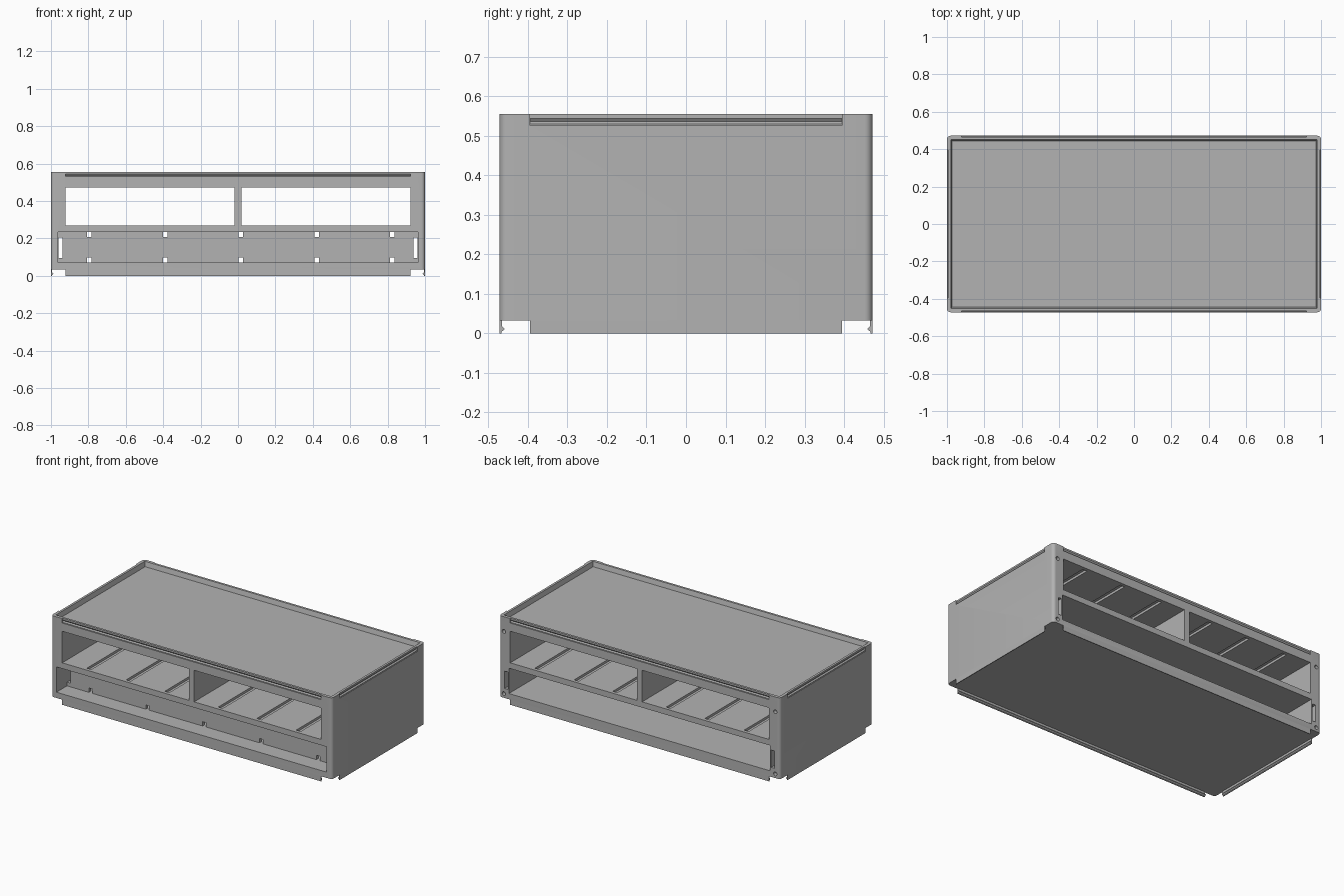
import bpy, bmesh, math
from mathutils import Matrix, Vector

old = bpy.data.objects.get("Cube")
if old:
    bpy.data.objects.remove(old, do_unlink=True)

W, D, TOP, BASE = 1.0, 0.472, 0.555, 0.033   # half width, half depth, heights

grey = bpy.data.materials.new("plain grey")
grey.use_nodes = True
GREY = (0.45, 0.45, 0.45, 1)
grey.diffuse_color = GREY
grey.node_tree.nodes["Principled BSDF"].inputs["Base Color"].default_value = GREY


def make(name, bm):
    bmesh.ops.recalc_face_normals(bm, faces=bm.faces)
    me = bpy.data.meshes.new(name)
    bm.to_mesh(me)
    bm.free()
    me.materials.append(grey)
    ob = bpy.data.objects.new(name, me)
    bpy.context.collection.objects.link(ob)
    return ob


def box(name, x, y, z, radius=0):
    """Box from (min, max) pairs, with optional rounded upright edges."""
    bm = bmesh.new()
    bmesh.ops.create_cube(bm, size=1)
    for v in bm.verts:
        v.co = [sum(r) / 2 + c * (r[1] - r[0]) for r, c in zip((x, y, z), v.co)]
    if radius:
        upright = [e for e in bm.edges
                   if abs(e.verts[0].co.z - e.verts[1].co.z) > 0.01]
        bmesh.ops.bevel(bm, geom=upright, offset=radius, segments=6,
                        profile=0.5, affect='EDGES')
    return make(name, bm)


def strip(name, profile, side):
    """Extrude an (inset, z) profile along one of the four sides."""
    normal = Vector(((0, -1, 0), (1, 0, 0), (0, 1, 0), (-1, 0, 0))[side])
    along = normal.cross(Vector((0, 0, 1)))
    dist, half = ((D, 0.922), (W, 0.395))[side % 2]
    bm = bmesh.new()
    ends = [[bm.verts.new(normal * (dist - d) + along * u + Vector((0, 0, z)))
             for d, z in profile] for u in (-half, half)]
    for ring in ends:
        bm.faces.new(ring)
    n = len(profile)
    for i in range(n):
        j = (i + 1) % n
        bm.faces.new((ends[0][i], ends[0][j], ends[1][j], ends[1][i]))
    return make(name, bm)


def pin_hole(x, z):
    bm = bmesh.new()
    spin = Matrix.Translation((x, D, z)) @ Matrix.Rotation(math.pi / 2, 4, 'X')
    bmesh.ops.create_cone(bm, cap_ends=True, segments=20, radius1=0.012,
                          radius2=0.012, depth=0.1, matrix=spin)
    return make("pin_hole_cutter", bm)


def tray():
    """Shallow recess in the top with slightly sloped walls."""
    bm = bmesh.new()
    bmesh.ops.create_cube(bm, size=2)
    for v in bm.verts:
        inset, z = (0.018, TOP + 0.01) if v.co.z > 0 else (0.028, 0.525)
        v.co = (v.co.x * (W - inset), v.co.y * (D - inset), z)
    return make("tray_cutter", bm)


# Main housing and everything hollowed out of it
casing = box("casing", (-W, W), (-D, D), (BASE, TOP), 0.02)
cutters = [tray()]
BAY = (0.07, 0.233)
SHELF = (0.27, 0.473)

# Lower bay: front recess, rear cavity, with a thin panel left between
cutters.append(box("bay_front_cutter", (-0.962, 0.962), (-0.6, -0.365), BAY))
cutters.append(box("bay_rear_cutter", (-0.93, 0.93), (-0.345, 0.6), BAY))
for i in range(5):
    x = 0.016 + (i - 2) * 0.405
    for z in ((BAY[0], 0.098), (0.208, BAY[1])):
        cutters.append(box("notch_cutter", (x - 0.012, x + 0.012),
                           (-0.4, -0.3), z))

for s in (-1, 1):
    # Upper compartments, open front to back
    cutters.append(box("compartment_cutter", sorted((s * 0.018, s * 0.921)),
                       (-0.6, 0.6), SHELF))
    # Divider grooves in compartment floor and ceiling
    for x in (0.19, 0.465, 0.745):
        for z in SHELF:
            cutters.append(box("groove_cutter", (s * x - 0.016, s * x + 0.016),
                               (-0.45, 0.45), (z - 0.015, z + 0.015)))
    # End slots and rear pin holes
    cutters.append(box("end_slot_cutter", sorted((s * 0.937, s * 0.961)),
                       (-0.4, 0.6), (0.094, 0.206)))
    for z in (0.06, 0.46):
        cutters.append(pin_hole(s * 0.966, z))

# Snap groove outside the top rim, on all four sides
snap_groove = [(-0.02, 0.526), (0.004, 0.526), (0.004, 0.53), (0.012, 0.536),
               (0.006, 0.544), (0.006, 0.58), (-0.02, 0.58)]
for side in range(4):
    cutters.append(strip("snap_groove_cutter", snap_groove, side))

for c in cutters:
    mod = casing.modifiers.new("cut", 'BOOLEAN')
    mod.operation = 'DIFFERENCE'
    mod.solver = 'EXACT'
    mod.object = c
    c.hide_render = True
bpy.context.view_layer.update()
shape = bpy.data.meshes.new_from_object(
    casing.evaluated_get(bpy.context.evaluated_depsgraph_get()))
casing.modifiers.clear()
casing.data = shape
for c in cutters:
    bpy.data.objects.remove(c, do_unlink=True)

# Hanging skirt with an inward snap ridge, between the corners
skirt = [(0, BASE), (0, 0), (0.005, 0), (0.005, 0.004), (0.013, 0.011),
         (0.006, 0.019), (0.006, BASE)]
for side, label in enumerate(("front", "left", "back", "right")):
    strip(label + "_skirt", skirt, side)

# Smooth the rounded corners and holes only
bpy.ops.object.select_all(action='DESELECT')
casing.select_set(True)
bpy.context.view_layer.objects.active = casing
bpy.ops.object.shade_smooth_by_angle(angle=math.radians(30))
